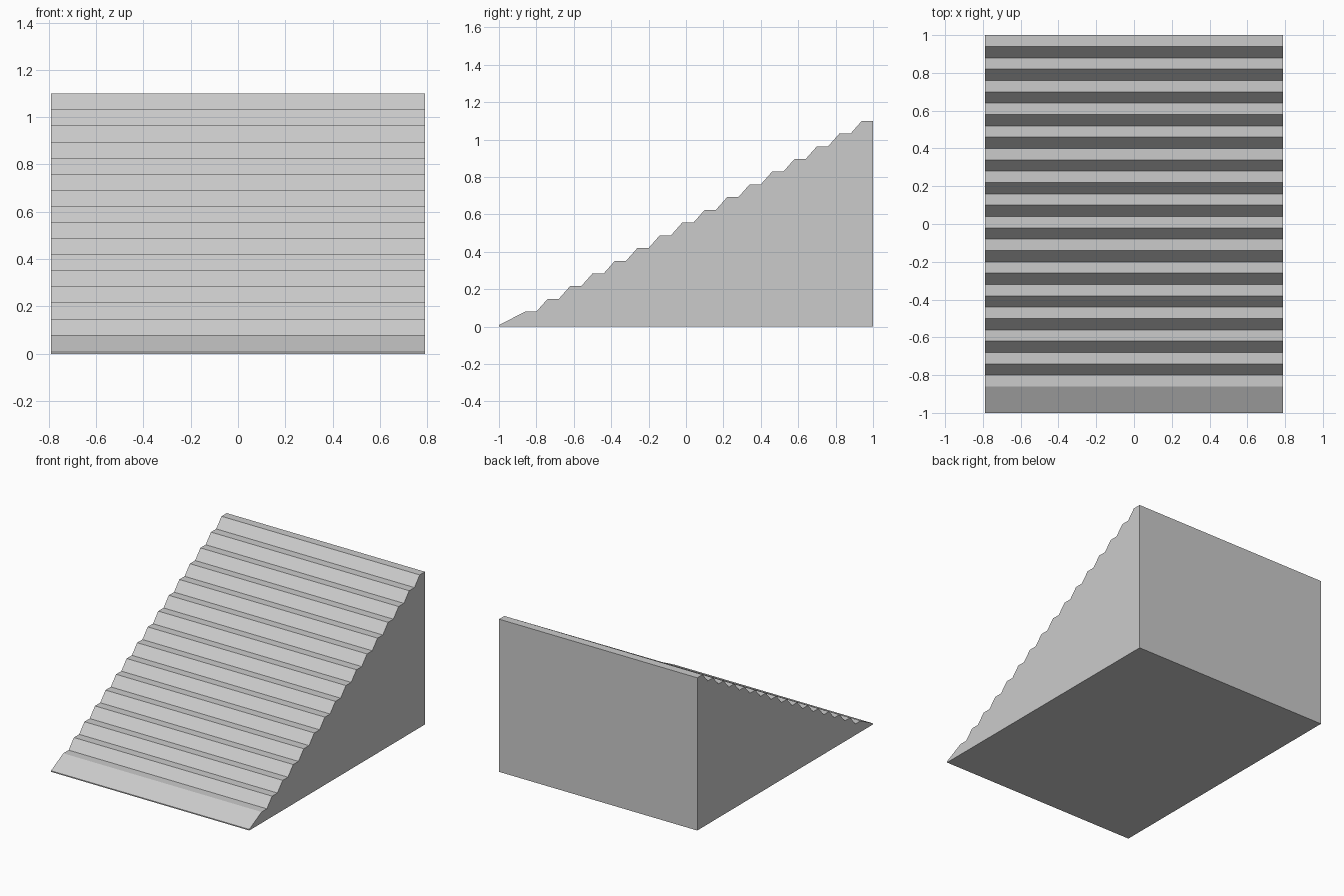
import bpy
import bmesh
from mathutils import Vector

cube = bpy.data.objects.get("Cube")
if cube:
    bpy.data.objects.remove(cube, do_unlink=True)

HALF_WIDTH = 0.79
STEPS = 15
RUN, TREAD = 0.12, 0.06
BASE_Z, TOP_Z = 0.08, 1.10
RISE = (TOP_Z - BASE_Z) / STEPS

# Plain grey concrete
grey = bpy.data.materials.new("light_grey")
grey.use_nodes = True
colour = (0.6, 0.6, 0.6, 1)
grey.diffuse_color = colour
grey.node_tree.nodes["Principled BSDF"].inputs["Base Color"].default_value = colour

# Side profile: front lip, entry ramp, then treads with sloping risers
profile = [(-1, 0), (-1, 0.008)]
for i in range(STEPS + 1):
    y, z = -0.86 + i * RUN, BASE_Z + i * RISE
    profile += [(y, z), (y + TREAD, z)]
profile.append((1, 0))

# Extrude the profile across the width
bm = bmesh.new()
side = bm.faces.new([bm.verts.new((-HALF_WIDTH, y, z)) for y, z in profile])
result = bmesh.ops.extrude_face_region(bm, geom=[side], use_keep_orig=True)
moved = [v for v in result["geom"] if isinstance(v, bmesh.types.BMVert)]
bmesh.ops.translate(bm, verts=moved, vec=Vector((2 * HALF_WIDTH, 0, 0)))
bmesh.ops.recalc_face_normals(bm, faces=bm.faces)

mesh = bpy.data.meshes.new("staircase")
bm.to_mesh(mesh)
bm.free()
mesh.materials.append(grey)
bpy.context.collection.objects.link(bpy.data.objects.new("staircase", mesh))
